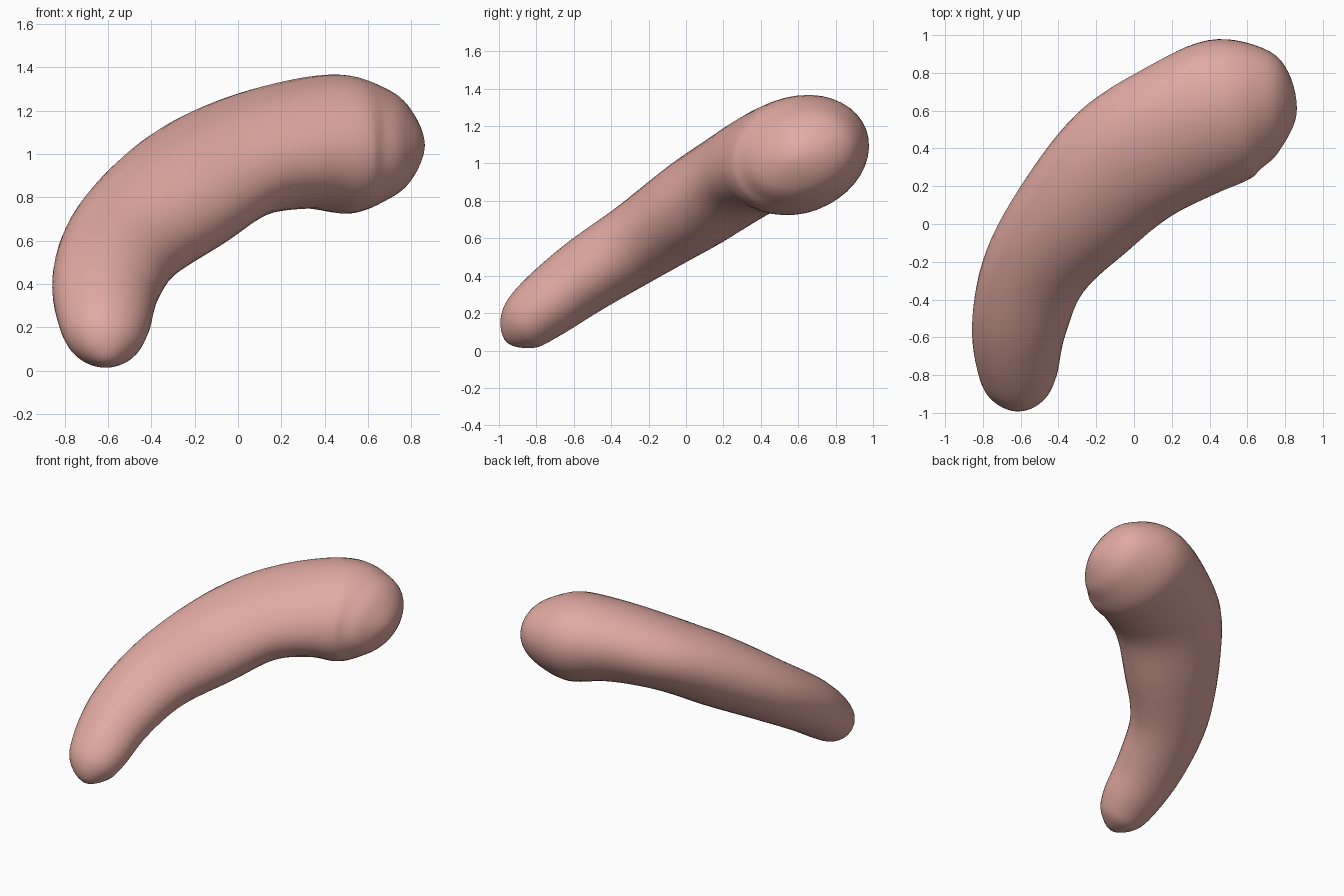
import bpy, bmesh, math
from mathutils import Vector

SIDES = 40   # points around each ring
STEPS = 6    # rings between two stations

cube = bpy.data.objects.get("Cube")
if cube:
    bpy.data.objects.remove(cube, do_unlink=True)

# Stations along the body: centre x, y, z, half width, half thickness, lean
stations = [
    (-.60, -.96, .045, 0, 0, 36),
    (-.605, -.905, .10, .135, .12, 36),
    (-.615, -.80, .20, .205, .17, 36),
    (-.61, -.55, .39, .25, .2, 36),
    (-.52, -.24, .59, .285, .22, 34),
    (-.295, .06, .79, .34, .25, 26),
    (-.045, .32, .955, .375, .255, 16),
    (.24, .49, 1.035, .39, .28, 18),
    (.49, .60, 1.045, .395, .31, 20),
    (.67, .605, 1.04, .335, .255, 20),
    (.79, .59, 1.04, .22, .165, 20),
    (.86, .58, 1.045, 0, 0, 20),
]


def mirrored(s):
    """Neighbour beyond a pole, so that the cap closes round."""
    return (*s[:3], -s[3], -s[4], s[5])


def spline(p0, p1, p2, p3, t):
    return [0.5 * (2 * b + (c - a) * t + (2 * a - 5 * b + 4 * c - d) * t ** 2
                   + (3 * b - a - 3 * c + d) * t ** 3)
            for a, b, c, d in zip(p0, p1, p2, p3)]


# Smooth the stations into a dense list of rings
keys = [mirrored(stations[1]), *stations, mirrored(stations[-2])]
rings = []
for i in range(len(stations) - 1):
    for k in range(STEPS):
        rings.append(spline(*keys[i:i + 4], k / STEPS))
rings.append(list(stations[-1]))
centres = [Vector(r[:3]) for r in rings]

# Skin the elliptical rings and close both ends on a pole
bm = bmesh.new()
first_pole = bm.verts.new(centres[0])
last_pole = bm.verts.new(centres[-1])
loops = []
for i in range(1, len(rings) - 1):
    ahead = centres[min(i + STEPS, len(centres) - 1)]
    behind = centres[max(i - STEPS, 0)]
    tangent = (ahead - behind).normalized()
    half_width, half_thick = rings[i][3:5]
    lean = math.radians(rings[i][5])
    wide = tangent.cross(Vector((.05, -math.sin(lean), math.cos(lean)))).normalized()
    thick = wide.cross(tangent)
    loop = []
    for k in range(SIDES):
        angle = math.tau * k / SIDES
        loop.append(bm.verts.new(centres[i]
                                 + wide * half_width * math.cos(angle)
                                 + thick * half_thick * math.sin(angle)))
    loops.append(loop)

for k in range(SIDES):
    n = (k + 1) % SIDES
    bm.faces.new((first_pole, loops[0][k], loops[0][n]))
    bm.faces.new((last_pole, loops[-1][n], loops[-1][k]))
    for a, b in zip(loops, loops[1:]):
        bm.faces.new((a[k], b[k], b[n], a[n]))
bmesh.ops.recalc_face_normals(bm, faces=bm.faces)

mesh = bpy.data.meshes.new("curved_body")
bm.to_mesh(mesh)
bm.free()
mesh.shade_smooth()
body = bpy.data.objects.new("curved_body", mesh)
bpy.context.collection.objects.link(body)

# Pink skin colour
colour = (.75, .40, .355, 1)
pink = bpy.data.materials.new("dusty_pink")
pink.use_nodes = True
pink.diffuse_color = colour
shader = next(n for n in pink.node_tree.nodes if n.type == 'BSDF_PRINCIPLED')
shader.inputs["Base Color"].default_value = colour
mesh.materials.append(pink)
